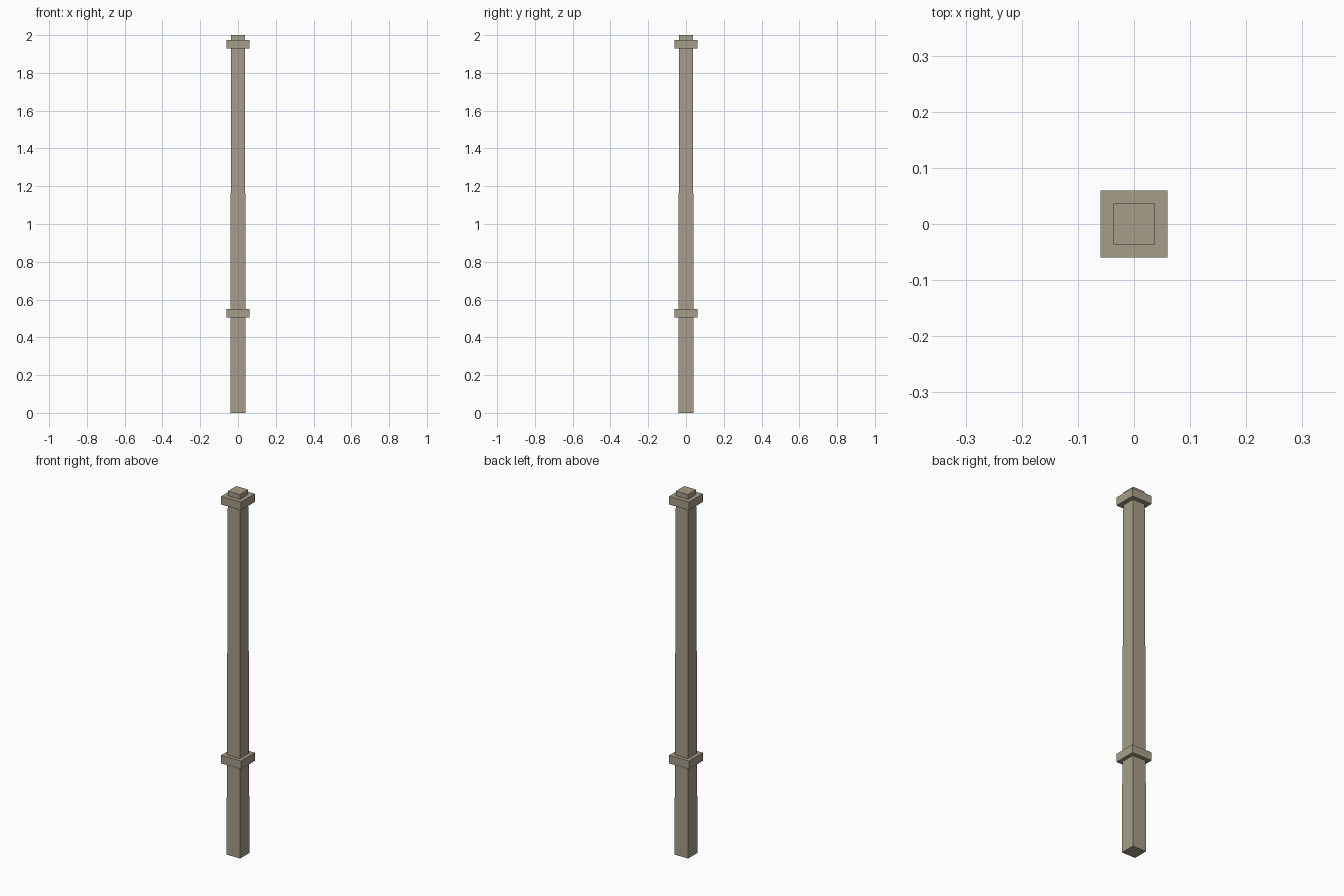
import bpy

if "Cube" in bpy.data.objects:
    bpy.data.objects.remove(bpy.data.objects["Cube"])

stone = bpy.data.materials.new("weathered_grey_tan")
stone.diffuse_color = (0.38, 0.34, 0.25, 1.0)
stone.use_nodes = True
stone.node_tree.nodes["Principled BSDF"].inputs["Base Color"].default_value = stone.diffuse_color


def square_prism(name, z0, z1, half_bottom, half_top):
    """Square post section between two heights, optionally tapered."""
    signs = [(-1, -1), (1, -1), (1, 1), (-1, 1)]
    verts = [(sx * h, sy * h, z)
             for z, h in ((z0, half_bottom), (z1, half_top))
             for sx, sy in signs]
    faces = [(3, 2, 1, 0), (4, 5, 6, 7)]
    faces += [(i, (i + 1) % 4, (i + 1) % 4 + 4, i + 4) for i in range(4)]
    mesh = bpy.data.meshes.new(name)
    mesh.from_pydata(verts, [], faces)
    mesh.materials.append(stone)
    obj = bpy.data.objects.new(name, mesh)
    bpy.context.collection.objects.link(obj)
    return obj


# Slightly tapered shaft
square_prism("post_shaft", 0.0, 2.0, 0.041, 0.0365)

# Square collars around the shaft
for name, z in (("lower_collar", 0.504), ("upper_collar", 1.929)):
    square_prism(name, z, z + 0.045, 0.06, 0.06)
